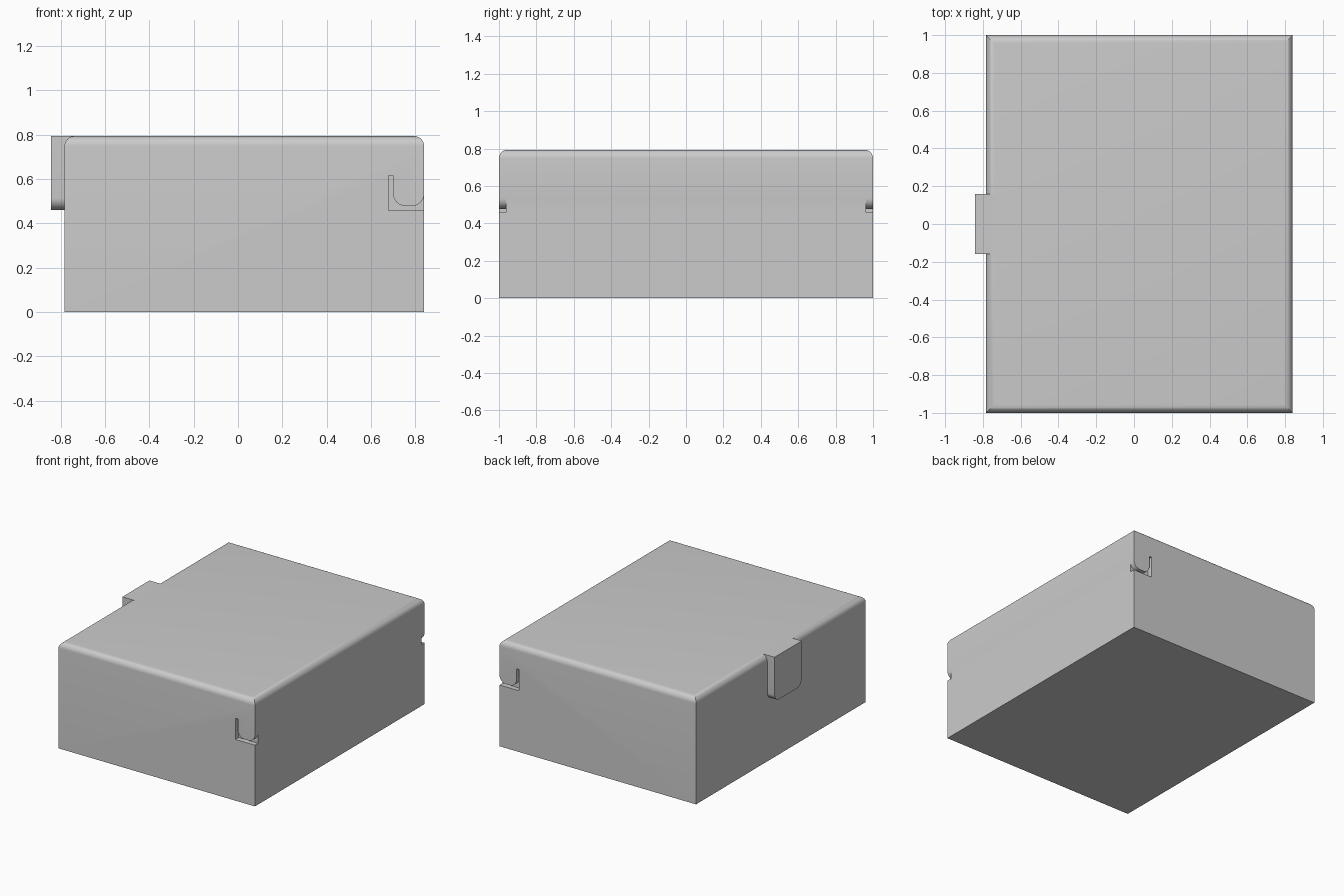
import bpy, bmesh
from math import cos, sin, pi

if "Cube" in bpy.data.objects:
    bpy.data.objects.remove(bpy.data.objects["Cube"])


def add_object(name, bm):
    bmesh.ops.recalc_face_normals(bm, faces=bm.faces)
    mesh = bpy.data.meshes.new(name)
    bm.to_mesh(mesh)
    bm.free()
    ob = bpy.data.objects.new(name, mesh)
    bpy.context.collection.objects.link(ob)
    return ob


def extrude_profile(name, points, offset):
    bm = bmesh.new()
    face = bm.faces.new([bm.verts.new(p) for p in points])
    ext = bmesh.ops.extrude_face_region(bm, geom=[face], use_keep_orig=True)
    verts = [g for g in ext["geom"] if isinstance(g, bmesh.types.BMVert)]
    bmesh.ops.translate(bm, verts=verts, vec=offset)
    return add_object(name, bm)


def arc(cx, cz, r, start, end, n=8):
    return [(cx + r * cos(start + (end - start) * i / n),
             cz + r * sin(start + (end - start) * i / n)) for i in range(n + 1)]


def activate(ob):
    bpy.ops.object.select_all(action='DESELECT')
    ob.select_set(True)
    bpy.context.view_layer.objects.active = ob


X0, X1, TOP, R = -0.783, 0.84, 0.793, 0.045

# Solid case with rounded top edges and sharp vertical corners
bm = bmesh.new()
bmesh.ops.create_cube(bm, size=1)
for v in bm.verts:
    v.co = (X1 if v.co.x > 0 else X0, v.co.y * 2, TOP if v.co.z > 0 else 0)
rim = [e for e in bm.edges if all(v.co.z > 0.5 for v in e.verts)]
bmesh.ops.bevel(bm, geom=rim, offset=R, segments=8, profile=0.5, affect='EDGES')
case = add_object("case", bm)

# Thin J-shaped grooves around the small catches, front and back
q = 0.055
groove = [(0.68, 0.615), (0.68, 0.457), (0.88, 0.457), (0.88, 0.478 + q)]
groove += arc(X1 - q, 0.478 + q, q, 0, -pi / 2)
groove += arc(0.70 + q, 0.478 + q, q, -pi / 2, -pi)
groove.append((0.70, 0.615))
for side in (-1, 1):
    cutter = extrude_profile("groove_cutter", [(x, side * 1.05, z) for x, z in groove],
                             (0, -side * 0.087, 0))
    cutter.hide_render = True
    mod = case.modifiers.new("groove", 'BOOLEAN')
    mod.operation, mod.solver, mod.object = 'DIFFERENCE', 'EXACT', cutter
    activate(case)
    bpy.ops.object.modifier_apply(modifier=mod.name)
    bpy.data.objects.remove(cutter)

# Latch tab on the left side, flush with the top, rounded lower corners
h, low = 0.16, 0.46
outline = [(h, TOP)] + arc(h - q, low + q, q, 0, -pi / 2)
outline += arc(-h + q, low + q, q, -pi / 2, -pi) + [(-h, TOP)]
tab = extrude_profile("latch_tab", [(-0.843, y, z) for y, z in outline],
                      (X0 + R + 0.843, 0, 0))

for ob in (case, tab):
    activate(ob)
    bpy.ops.object.shade_smooth_by_angle()
